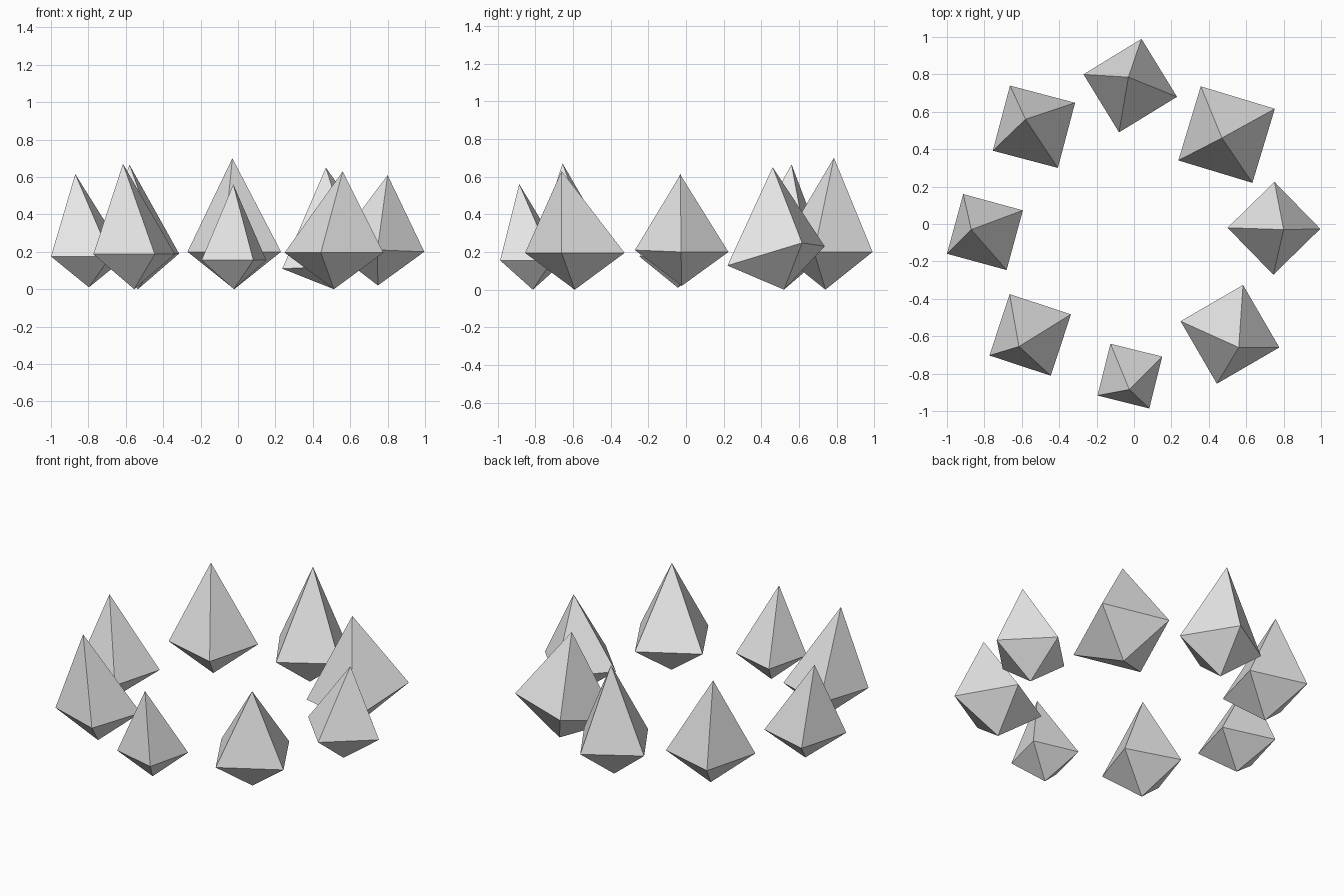
import bpy
import bmesh
from mathutils import Vector

cube = bpy.data.objects.get("Cube")
if cube:
    bpy.data.objects.remove(cube, do_unlink=True)

stone = bpy.data.materials.new("pale_grey_stone")
stone.use_nodes = True
colour = (0.8, 0.8, 0.8, 1)
stone.diffuse_color = colour
stone.node_tree.nodes["Principled BSDF"].inputs["Base Color"].default_value = colour


def crystal(name, centre, arm, girdle, tip, base=0.0, slope=(0, 0), drift=(0, 0)):
    """Four-sided double pyramid: square girdle, leaning tip, pointed base."""
    bm = bmesh.new()
    c, a, s = Vector(centre), Vector(arm), Vector(slope)
    ring = []
    # Quarter turns of one arm give the square girdle
    for _ in range(4):
        p = c + a
        ring.append(bm.verts.new((p.x, p.y, girdle + s.dot(a))))
        a = Vector((-a.y, a.x))
    top = bm.verts.new(tip)
    foot = c + Vector(drift)
    bottom = bm.verts.new((foot.x, foot.y, base))
    for i in range(4):
        p, q = ring[i], ring[(i + 1) % 4]
        bm.faces.new((p, q, top))
        bm.faces.new((q, p, bottom))
    mesh = bpy.data.meshes.new(name)
    bm.to_mesh(mesh)
    bm.free()
    mesh.materials.append(stone)
    obj = bpy.data.objects.new(name, mesh)
    bpy.context.collection.objects.link(obj)


# Ring of crystals, with the back left one tilted on its foot
crystal("crystal_back", (-.02, .74), (.06, .25), .2, (-.03, .785, .7))
crystal("crystal_back_left", (.495, .478), (-.138, .258), .179, (.47, .46, .65),
        slope=(.127, .266), drift=(.018, .042))
crystal("crystal_left", (.748, -.023), (.003, .248), .205, (.8, -.03, .61),
        base=.02, slope=(-.02, -.02))
crystal("crystal_front_left", (.513, -.59), (.07, .264), .195, (.56, -.66, .63))
crystal("crystal_front", (-.022, -.813), (-.104, .173), .155, (-.025, -.885, .56))
crystal("crystal_front_right", (-.555, -.593), (-.11, .218), .187, (-.615, -.655, .67))
crystal("crystal_right", (-.797, -.043), (-.116, .203), .175, (-.87, -.03, .615), base=.01)
crystal("crystal_back_right", (-.535, .52), (-.128, .22), .19, (-.58, .56, .665))
